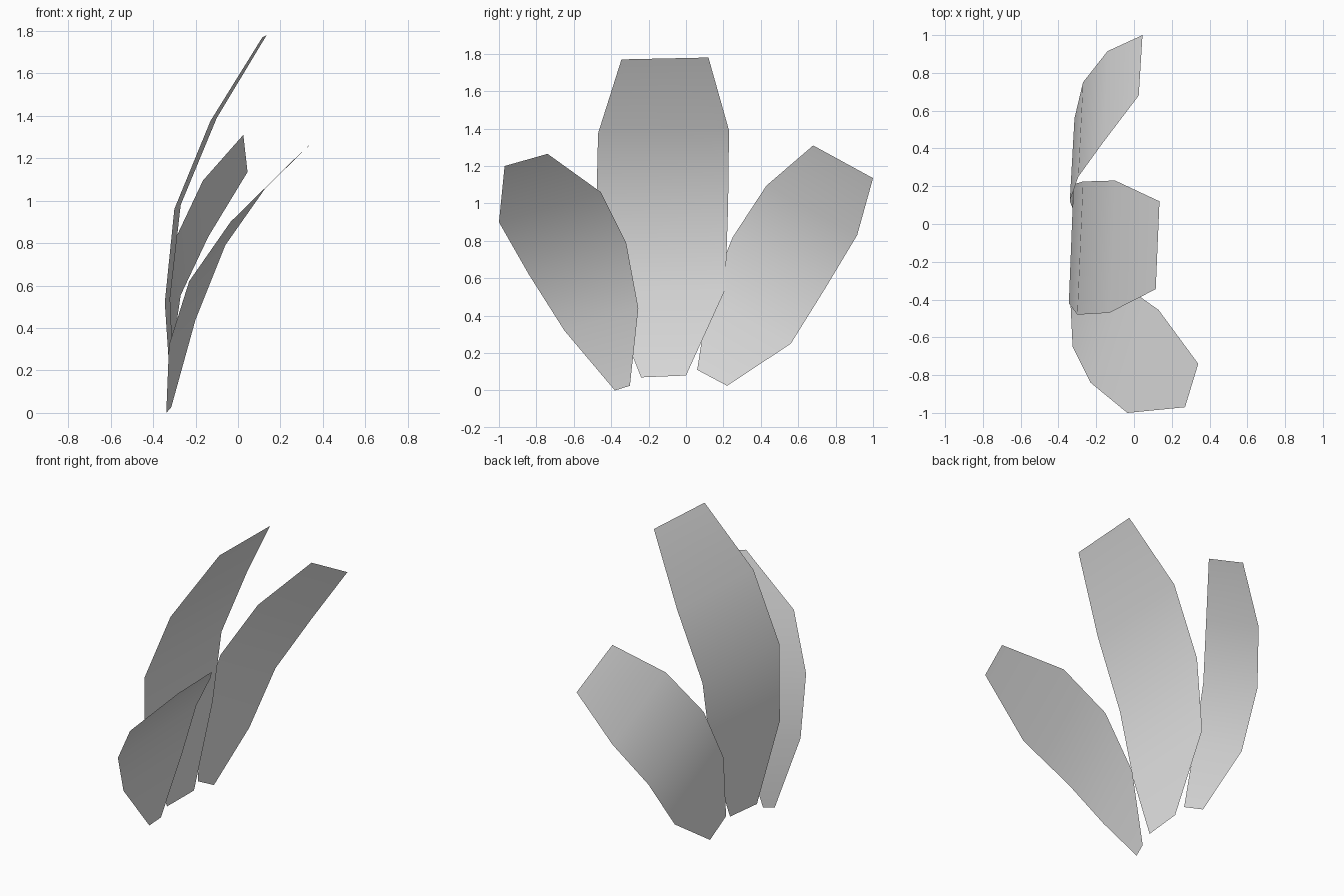
import bpy
import bmesh

# Remove only the default object
default_object = bpy.data.objects.get("Cube")
if default_object:
    bpy.data.objects.remove(default_object, do_unlink=True)

# Single plain grey material
grey = bpy.data.materials.new("plain_grey")
grey.use_nodes = True
grey_value = (0.8, 0.8, 0.8, 1.0)
grey.diffuse_color = grey_value
for node in grey.node_tree.nodes:
    if node.type == "BSDF_PRINCIPLED":
        node.inputs["Base Color"].default_value = grey_value


def make_leaf(name, front_edge, back_edge):
    """Thin curved leaf: a strip of quads lofted between two edge curves, base to tip."""
    bm = bmesh.new()
    front_row = [bm.verts.new(point) for point in front_edge]
    back_row = [bm.verts.new(point) for point in back_edge]
    for i in range(len(front_row) - 1):
        face = bm.faces.new((front_row[i], back_row[i], back_row[i + 1], front_row[i + 1]))
        face.smooth = True
    mesh = bpy.data.meshes.new(name)
    bm.to_mesh(mesh)
    bm.free()
    mesh.materials.append(grey)
    leaf = bpy.data.objects.new(name, mesh)
    bpy.context.scene.collection.objects.link(leaf)
    return leaf


# Tall upright leaf
make_leaf(
    "middle_leaf",
    front_edge=[(-.315, -.24, .07), (-.345, -.42, .52), (-.3, -.48, .96),
                (-.13, -.47, 1.375), (.115, -.345, 1.77)],
    back_edge=[(-.3, 0, .08), (-.32, .21, .54), (-.27, .225, .98),
               (-.1, .23, 1.39), (.135, .12, 1.78)],
)

# Shorter leaf fanning out and curling at the front
make_leaf(
    "front_leaf",
    front_edge=[(-.338, -.38, 0), (-.325, -.65, .32), (-.23, -.84, .62),
                (-.035, -1, .9), (.27, -.97, 1.2)],
    back_edge=[(-.315, -.3, .025), (-.2, -.255, .44), (-.06, -.32, .79),
               (.13, -.455, 1.06), (.34, -.74, 1.265)],
)

# Shorter leaf fanning out at the back
make_leaf(
    "back_leaf",
    front_edge=[(-.315, .06, .11), (-.34, .12, .5), (-.295, .25, .82),
                (-.165, .43, 1.095), (.025, .68, 1.31)],
    back_edge=[(-.318, .22, .025), (-.315, .56, .25), (-.27, .75, .555),
               (-.14, .915, .83), (.045, 1, 1.135)],
)
